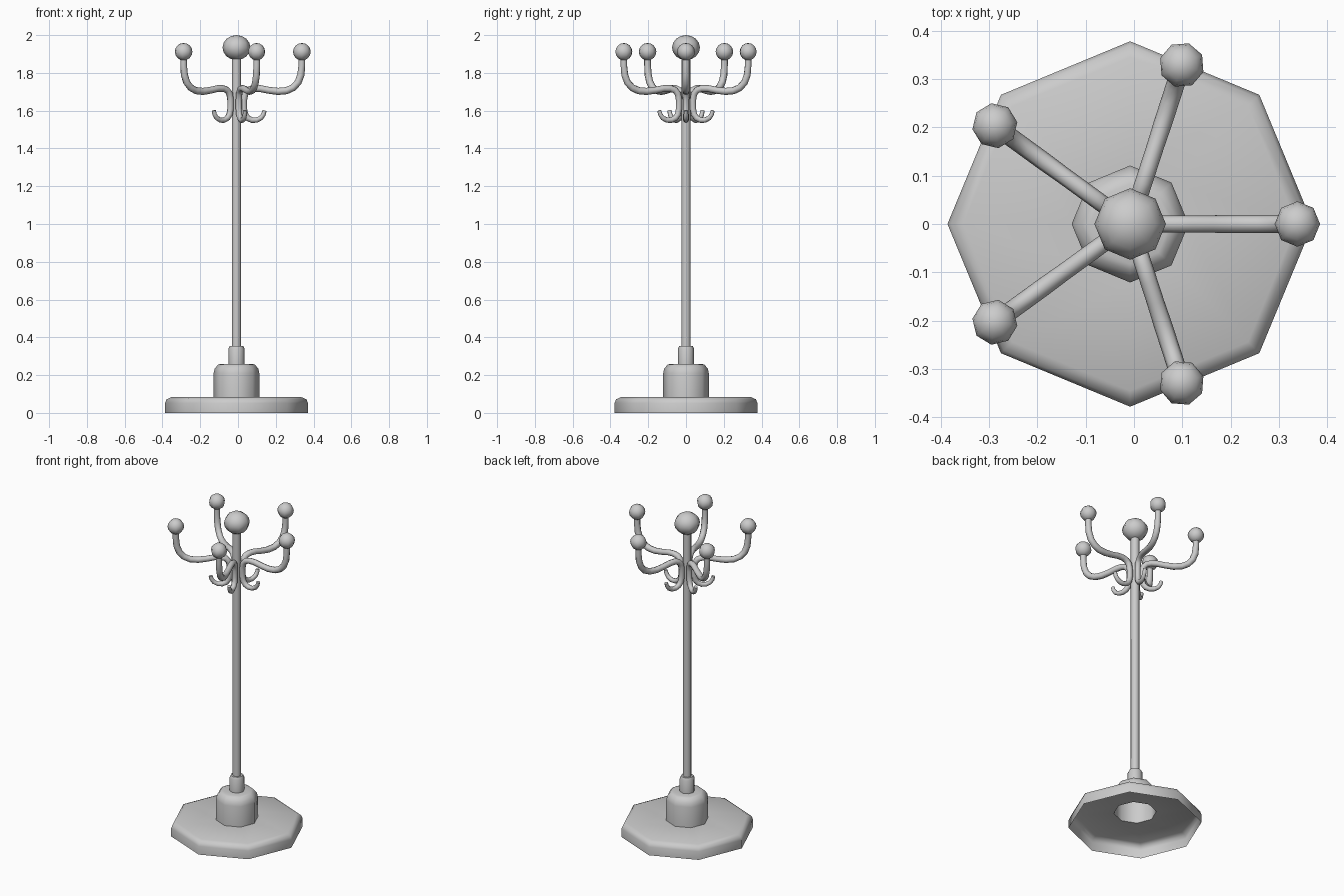
import bpy, bmesh, math
from mathutils import Vector

if "Cube" in bpy.data.objects:
    bpy.data.objects.remove(bpy.data.objects["Cube"])

AXIS_X = -0.008   # the pole stands slightly left of the bounding box centre
SIDES = 8


def finish(name, bm, fix_normals=False):
    bmesh.ops.remove_doubles(bm, verts=bm.verts, dist=1e-5)
    if fix_normals:
        bmesh.ops.recalc_face_normals(bm, faces=bm.faces)
    mesh = bpy.data.meshes.new(name)
    bm.to_mesh(mesh)
    bm.free()
    obj = bpy.data.objects.new(name, mesh)
    bpy.context.collection.objects.link(obj)
    bpy.ops.object.select_all(action='DESELECT')
    obj.select_set(True)
    bpy.context.view_layer.objects.active = obj
    bpy.ops.object.shade_smooth_by_angle(angle=math.radians(55))
    return obj


def skin(bm, rings):
    n = len(rings[0])
    for a, b in zip(rings, rings[1:]):
        for i in range(n):
            j = (i + 1) % n
            bm.faces.new((a[i], a[j], b[j], b[i]))


def lathe(name, profile, centre=(0, 0), turn=0.0):
    """Revolve (radius, z) points, listed bottom to top."""
    bm = bmesh.new()
    rings = []
    for r, z in profile:
        rings.append([bm.verts.new((AXIS_X + centre[0] + r * math.cos(turn + math.tau * i / SIDES),
                                    centre[1] + r * math.sin(turn + math.tau * i / SIDES), z))
                      for i in range(SIDES)])
    skin(bm, rings)
    return finish(name, bm)


def ball(name, r, rz, z, centre=(0, 0), turn=0.0):
    n = 8
    prof = [(r * math.sin(math.pi * k / n), z - rz * math.cos(math.pi * k / n))
            for k in range(n + 1)]
    return lathe(name, prof, centre, turn)


def arm(name, path, angle):
    """Sweep a round section along (reach, z, thickness) points."""
    out = Vector((math.cos(angle), math.sin(angle), 0))
    side = Vector((-math.sin(angle), math.cos(angle), 0))
    pts = [out * p[0] + Vector((AXIS_X, 0, p[1])) for p in path]
    bm = bmesh.new()
    rings = []
    for k, p in enumerate(pts):
        tangent = (pts[min(k + 1, len(pts) - 1)] - pts[max(k - 1, 0)]).normalized()
        up = tangent.cross(side)
        rings.append([bm.verts.new(p + path[k][2] * (side * math.cos(t) + up * math.sin(t)))
                      for t in (math.tau * i / SIDES for i in range(SIDES))])
    skin(bm, rings)
    bm.faces.new(rings[0])
    bm.faces.new(rings[-1])
    return finish(name, bm, True)


# Hollow stepped base, open underneath
lathe("base", [(0.378, 0.0), (0.378, 0.052), (0.370, 0.072), (0.345, 0.083),
               (0.121, 0.083), (0.121, 0.21), (0.115, 0.235), (0.098, 0.255), (0.083, 0.26),
               (0.043, 0.26), (0.043, 0.34), (0.036, 0.355), (0.025, 0.355)])

# Pole and top knob
lathe("pole", [(0.025, 0.34), (0.025, 1.92)])
ball("top_knob", 0.074, 0.066, 1.934)

# Five arms, each curling up to a ball and down to a small coat hook
ARM = [(0.346, 1.89, .018), (0.346, 1.84, .018), (0.341, 1.79, .019), (0.326, 1.75, .019),
       (0.30, 1.722, .019), (0.265, 1.706, .019), (0.22, 1.702, .019), (0.17, 1.708, .018),
       (0.125, 1.717, .018), (0.09, 1.718, .018), (0.063, 1.71, .018), (0.045, 1.69, .018),
       (0.039, 1.655, .017), (0.039, 1.61, .017), (0.045, 1.58, .017), (0.06, 1.56, .016),
       (0.082, 1.55, .015), (0.107, 1.55, .014), (0.13, 1.562, .013), (0.143, 1.58, .012),
       (0.149, 1.601, .011)]
for k in range(5):
    a = math.tau * k / 5
    arm(f"arm_{k + 1}", ARM, a)
    ball(f"arm_ball_{k + 1}", 0.047, 0.046, 1.912,
         (0.346 * math.cos(a), 0.346 * math.sin(a)), a)
